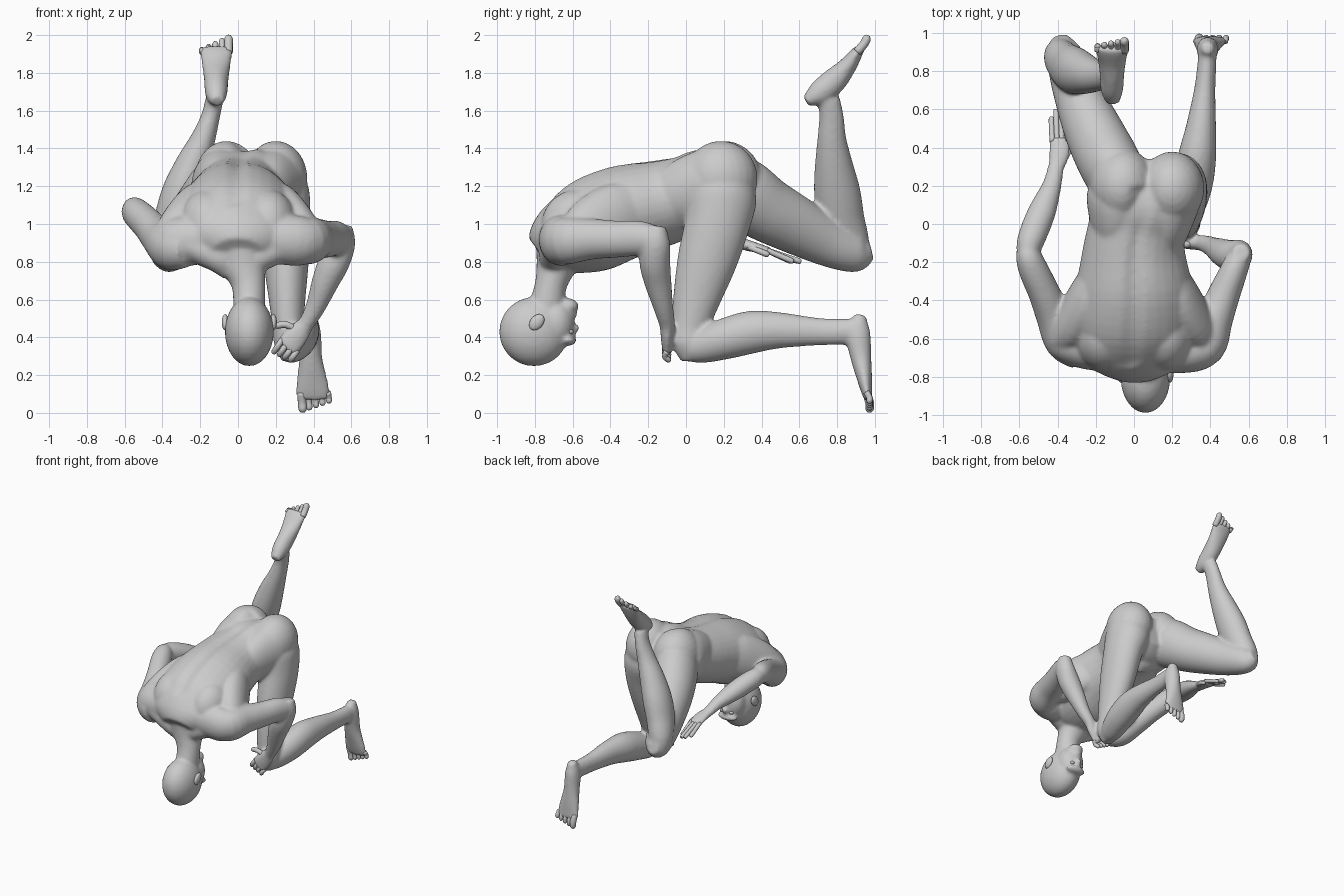
import bpy, bmesh, math
from mathutils import Vector, Matrix

body = bmesh.new()
fingers, toes = bmesh.new(), bmesh.new()
SIDES = 32


def catmull(p0, p1, p2, p3, t):
    return [0.5 * (2*b + (c - a)*t + (2*a - 5*b + 4*c - d)*t*t + (3*b - a - 3*c + d)*t**3)
            for a, b, c, d in zip(p0, p1, p2, p3)]


def loft(secs, side=(1, 0, 0), groove=0.0, steps=4, bm=body, sides=SIDES):
    """Smooth tube through sections (x, y, z, half width, half depth)."""
    pts = [secs[0]] + list(secs) + [secs[-1]]
    path = [catmull(*pts[i:i + 4], s / steps) for i in range(len(secs) - 1) for s in range(steps)]
    path.append(list(secs[-1]))
    rings = []
    for i, p in enumerate(path):
        t = (Vector(path[min(i + 1, len(path) - 1)][:3]) - Vector(path[max(i - 1, 0)][:3])).normalized()
        u = Vector(side)
        u = (u - t * u.dot(t)).normalized()
        v = u.cross(t)
        ring = []
        for k in range(sides):
            a = 2 * math.pi * k / sides
            r = 1 + groove * math.exp(-((a - 1.5 * math.pi) / 0.2) ** 2) * -1
            ring.append(bm.verts.new(Vector(p[:3]) + u * p[3] * math.cos(a) * r - v * p[4] * -math.sin(-a) * r))
        rings.append(ring)
    faces = [bm.faces.new(rings[0]), bm.faces.new(rings[-1])]
    for r0, r1 in zip(rings, rings[1:]):
        for k in range(sides):
            j = (k + 1) % sides
            faces.append(bm.faces.new((r0[k], r0[j], r1[j], r1[k])))
    bmesh.ops.recalc_face_normals(bm, faces=faces)


def blob(c, r, bm=body, tilt=0.0):
    m = Matrix.Translation(c) @ Matrix.Rotation(tilt, 4, 'X') @ Matrix.Diagonal((*r, 1))
    bmesh.ops.create_uvsphere(bm, u_segments=24, v_segments=14, radius=1, matrix=m)


def digit(a, b, r, bend=(0, 0, 0), bm=fingers):
    """Finger or toe from root a to tip b."""
    a, b = Vector(a), Vector(b)
    m = (a + b) / 2 + Vector(bend)
    d = (b - m).normalized()
    side = (1, 0, 0) if abs((b - a).normalized().x) < 0.6 else (0, 1, 0)
    loft([(*a, r, r), (*m, r, r), (*(b - d * r * .7), r * .95, r * .95), (*b, r * .4, r * .4)],
         side, steps=3, bm=bm, sides=12)


# Torso
loft([(0, -.765, .84, .14, .11), (0, -.69, .895, .28, .18), (-.01, -.53, .98, .325, .25),
      (0, -.35, 1.06, .31, .255), (0, -.15, 1.11, .27, .235), (.02, 0, 1.15, .255, .22),
      (.05, .12, 1.18, .275, .225), (.06, .24, 1.18, .24, .185), (.06, .34, 1.18, .12, .1)])

# Buttocks and hips
blob((.2, .185, 1.24), (.168, .195, .2))
blob((-.06, .2, 1.24), (.17, .2, .2))
loft([(.15, -.12, 1.13, .1, .14), (.17, .02, 1.17, .14, .19), (.19, .16, 1.2, .165, .2), (.2, .25, 1.2, .1, .12)])
loft([(-.1, -.12, 1.13, .1, .14), (-.09, .02, 1.17, .145, .19), (-.08, .16, 1.2, .165, .2),
      (-.08, .25, 1.2, .1, .12)])

# Shoulder girdle and back muscles running to the arms
loft([(-.43, -.57, .89, .07, .08), (-.34, -.62, .90, .11, .13), (-.18, -.66, .92, .11, .13),
      (0, -.67, .92, .1, .12), (.18, -.67, .92, .11, .13), (.34, -.65, .91, .115, .13),
      (.43, -.59, .91, .07, .08)], (0, 1, 0))
for s in (-1, 1):
    loft([(s * .39, -.60, .91, .08, .1), (s * .31, -.51, .98, .105, .15), (s * .23, -.36, 1.05, .105, .17),
          (s * .16, -.18, 1.09, .07, .13)])
    blob((s * .16, -.58, 1.0), (.15, .19, .18), tilt=.6)
    loft([(s * .03, -.70, .76, .05, .07), (s * .1, -.70, .82, .08, .08), (s * .25, -.68, .89, .08, .08)], (0, 1, 0))

# Neck
loft([(.02, -.66, .87, .17, .14), (.035, -.69, .77, .12, .105), (.055, -.715, .68, .09, .085),
      (.06, -.735, .58, .085, .09), (.06, -.76, .48, .08, .08)])

# Head, upside down with the face toward the back
blob((.06, -.805, .43), (.13, .185, .183))
blob((.06, -.69, .475), (.105, .1, .13))
blob((.06, -.625, .565), (.06, .058, .042))
blob((.06, -.615, .52), (.04, .042, .022))
blob((.06, -.625, .385), (.085, .045, .03))
digit((.06, -.62, .40), (.06, -.568, .465), .02, bm=body)

# Bent leg with the knee forward (+x side)
loft([(.2, .21, 1.3, .13, .13), (.22, .19, 1.15, .16, .185), (.25, .165, 1.0, .135, .172),
      (.255, .11, .8, .12, .157), (.26, .055, .6, .097, .125), (.265, .022, .45, .082, .098),
      (.27, .015, .36, .078, .088), (.27, .02, .275, .04, .045)])
loft([(.27, -.04, .34, .04, .05), (.28, .06, .35, .08, .088), (.31, .2, .39, .1, .108),
      (.33, .35, .428, .1, .113), (.35, .5, .437, .08, .095), (.37, .7, .43, .056, .073),
      (.382, .85, .43, .049, .068), (.385, .94, .44, .042, .06)])

# Raised leg (-x side)
loft([(-.06, .15, 1.22, .13, .16), (-.11, .28, 1.17, .16, .19), (-.18, .42, 1.08, .158, .172),
      (-.24, .55, 1.01, .145, .158), (-.31, .72, .92, .12, .135), (-.35, .84, .865, .103, .115),
      (-.375, .92, .85, .085, .1), (-.385, .98, .86, .04, .05)])
loft([(-.39, .91, .79, .06, .06), (-.385, .875, .9, .088, .098), (-.345, .822, 1.03, .098, .123),
      (-.3, .8, 1.17, .102, .123), (-.24, .782, 1.32, .088, .1), (-.185, .772, 1.45, .066, .077),
      (-.145, .77, 1.57, .05, .065), (-.125, .755, 1.66, .048, .06)])

# Feet and toes
loft([(.385, .925, .52, .03, .03), (.385, .91, .43, .054, .066), (.385, .925, .3, .06, .056),
      (.39, .942, .2, .077, .043), (.395, .955, .12, .09, .03), (.395, .965, .07, .085, .02)])
loft([(-.11, .635, 1.65, .035, .028), (-.115, .70, 1.69, .058, .063), (-.115, .78, 1.755, .064, .068),
      (-.115, .85, 1.83, .074, .05), (-.115, .9, 1.9, .085, .034), (-.115, .925, 1.935, .08, .022)])
for i in range(5):
    r = .023 if i == 0 else .0165
    x = .336 + .035 * i
    digit((x, .955, .11), (x + .008, .972, .002 + .012 * i), r, (0, .008, 0), toes)
    x = -.05 - .035 * i
    digit((x, .905, 1.91), (x, .965 - .007 * i, 1.998 - .016 * i), r, (0, .008, 0), toes)

# Arm with the hand at the knee (+x side)
loft([(.27, -.69, .9, .09, .11), (.37, -.635, .91, .11, .125), (.42, -.5, .92, .097, .108),
      (.47, -.37, .92, .085, .098), (.52, -.25, .925, .073, .092), (.55, -.17, .92, .063, .073),
      (.56, -.12, .92, .03, .03)])
loft([(.56, -.15, .99, .045, .045), (.555, -.16, .9, .067, .077), (.51, -.165, .8, .082, .082),
      (.465, -.15, .7, .073, .073), (.41, -.12, .56, .053, .053), (.36, -.1, .47, .043, .043),
      (.33, -.1, .43, .043, .038)])
loft([(.36, -.1, .47, .043, .035), (.32, -.1, .42, .061, .035), (.27, -.1, .36, .067, .029),
      (.25, -.1, .34, .057, .022)])
for i in range(4):
    digit((.235 + .026 * i, -.1, .39 - .021 * i), (.185 + .029 * i, -.085, .315 - .014 * i), .0155, (0, -.02, 0))
digit((.31, -.1, .44), (.195, -.1, .46), .018, (0, -.01, .018))

# Arm reaching back (-x side)
loft([(-.27, -.68, .87, .09, .1), (-.36, -.61, .88, .107, .125), (-.42, -.48, .93, .093, .103),
      (-.47, -.36, .99, .083, .093), (-.53, -.23, 1.05, .077, .083), (-.555, -.15, 1.07, .062, .072),
      (-.555, -.1, 1.07, .03, .03)])
loft([(-.56, -.21, 1.07, .04, .05), (-.55, -.12, 1.06, .067, .072), (-.515, -.02, 1.03, .075, .073),
      (-.475, .08, .99, .071, .066), (-.43, .2, .94, .051, .046), (-.41, .29, .9, .043, .033),
      (-.4, .34, .88, .043, .028)])
loft([(-.405, .3, .895, .042, .03), (-.39, .37, .875, .055, .027), (-.39, .45, .852, .05, .021)])
for i, tip in enumerate((.57, .61, .6, .56)):
    digit((-.352 - .025 * i, .43, .86), (-.36 - .024 * i, tip, .80), .015)
digit((-.37, .33, .88), (-.335, .44, .835), .016, (.012, 0, 0))

# Keep the spine furrow: press the back inward along the midline
for v in body.verts:
    if -.75 < v.co.y < .2 and v.co.z > .95:
        mid = .02 + .06 * v.co.y
        v.co.z -= .025 * math.exp(-((v.co.x - mid) / .04) ** 2)


def finish(name, bm):
    me = bpy.data.meshes.new(name)
    bm.to_mesh(me)
    bm.free()
    ob = bpy.data.objects.new(name, me)
    bpy.context.collection.objects.link(ob)
    me.polygons.foreach_set("use_smooth", [True] * len(me.polygons))
    return ob


# Fuse the overlapping body volumes into one skin
skin = finish("body", body)
fuse = skin.modifiers.new("fuse", 'REMESH')
fuse.mode = 'VOXEL'
fuse.voxel_size = .011
fuse.use_smooth_shade = True
relax = skin.modifiers.new("relax", 'SMOOTH')
relax.factor = .5
relax.iterations = 10
finish("fingers", fingers)
finish("toes", toes)

# Ears and eyes
for side, label in ((-1, "right"), (1, "left")):
    ear = bmesh.new()
    blob((.06 + side * .128, -.79, .48), (.018, .034, .048), ear, -.7)
    finish(label + "_ear", ear)
    eye = bmesh.new()
    blob((.06 + side * .042, -.612, .43), (.018, .016, .013), eye)
    finish(label + "_eye", eye)
